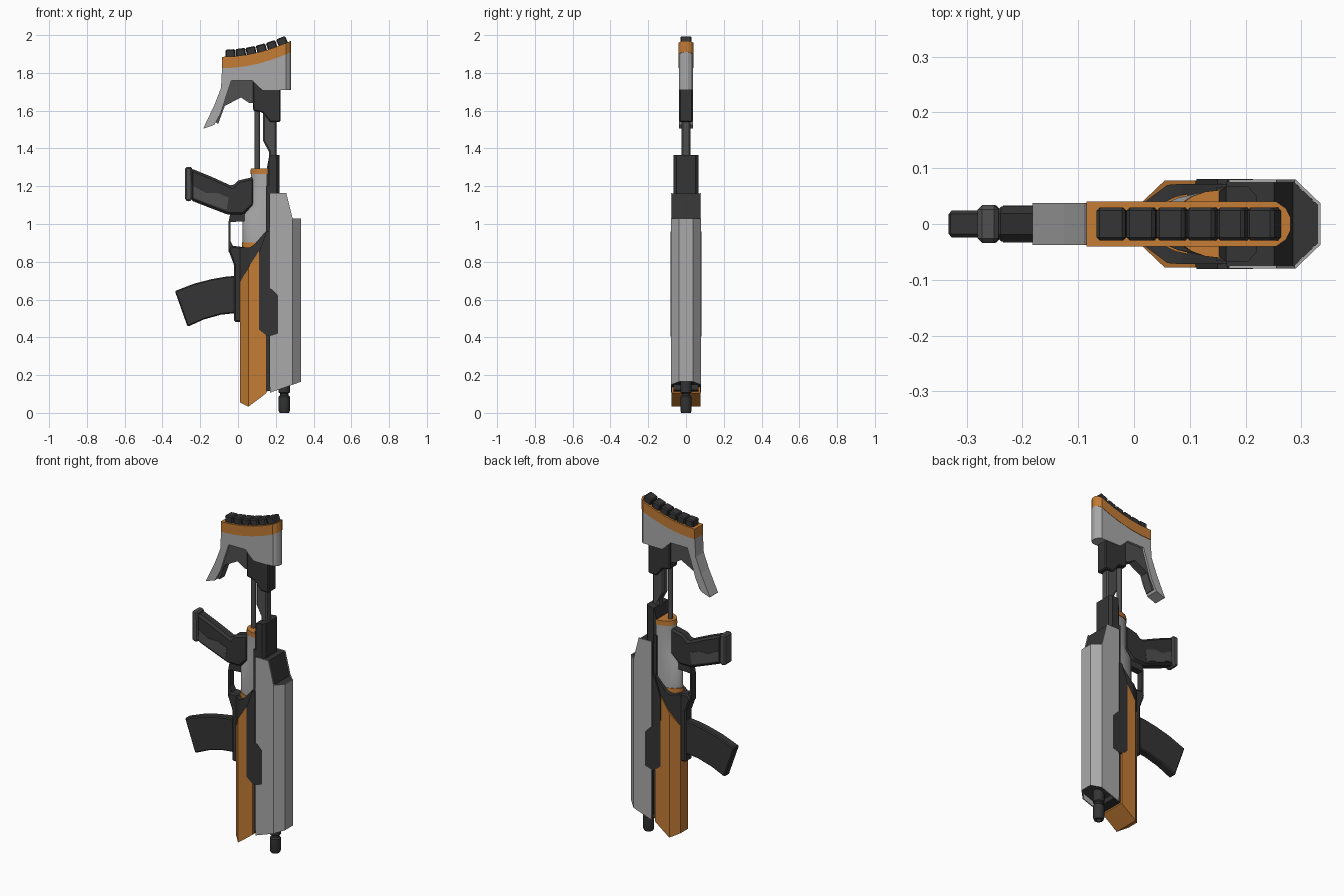
import bpy, bmesh, math
from mathutils import Matrix

cube = bpy.data.objects.get("Cube")
if cube:
    bpy.data.objects.remove(cube, do_unlink=True)


def material(name, r, g, b):
    m = bpy.data.materials.new(name)
    m.use_nodes = True
    m.diffuse_color = (r, g, b, 1)
    bsdf = m.node_tree.nodes["Principled BSDF"]
    bsdf.inputs["Base Color"].default_value = (r, g, b, 1)
    bsdf.inputs["Roughness"].default_value = 0.6
    return m


ORANGE = material("orange", 0.55, 0.2, 0.035)
GREY = material("grey", 0.4, 0.4, 0.4)
DARK = material("dark", 0.035, 0.035, 0.035)
SLATE = material("slate", 0.08, 0.08, 0.08)


def finish(name, bm, mat, bevel=0, smooth=False):
    bmesh.ops.remove_doubles(bm, verts=bm.verts, dist=1e-5)
    bmesh.ops.recalc_face_normals(bm, faces=bm.faces)
    me = bpy.data.meshes.new(name)
    bm.to_mesh(me)
    bm.free()
    me.materials.append(mat)
    ob = bpy.data.objects.new(name, me)
    bpy.context.collection.objects.link(ob)
    if bevel:
        mod = ob.modifiers.new("Bevel", "BEVEL")
        mod.width = bevel
        mod.segments = 1
        mod.angle_limit = math.radians(40)
    if smooth:
        bpy.ops.object.select_all(action="DESELECT")
        ob.select_set(True)
        bpy.context.view_layer.objects.active = ob
        bpy.ops.object.shade_smooth_by_angle(angle=math.radians(40))
    return ob


def prism(name, outline, half, mat, bevel=0):
    """Side outline (x, z) extruded evenly across the width."""
    bm = bmesh.new()
    face = bm.faces.new([bm.verts.new((x, -half, z)) for x, z in outline])
    ext = bmesh.ops.extrude_face_region(bm, geom=[face])["geom"]
    moved = [g for g in ext if isinstance(g, bmesh.types.BMVert)]
    bmesh.ops.translate(bm, verts=moved, vec=(0, 2 * half, 0))
    return finish(name, bm, mat, bevel)


def column(name, stations, mat, caps=True):
    """Mirrored body from stations (x, half width, bottom z, top z)."""
    bm = bmesh.new()
    rings = [[bm.verts.new(p) for p in ((x, -w, lo), (x, w, lo), (x, w, hi), (x, -w, hi))]
             for x, w, lo, hi in stations]
    for a, b in zip(rings, rings[1:]):
        for i in range(4) if caps else (1, 3):
            j = (i + 1) % 4
            bm.faces.new((a[i], a[j], b[j], b[i]))
    bm.faces.new(rings[-1])
    if caps:
        bm.faces.new(rings[0])
    return finish(name, bm, mat)


def half_round(name, levels, half, mat, back=0.155, steps=10):
    """Half-round body lofted through levels (z, leftmost x)."""
    bm = bmesh.new()
    rings = []
    for z, left in levels:
        arc = [math.pi * i / steps for i in range(steps + 1)]
        rings.append([bm.verts.new((back - (back - left) * math.sin(a), half * math.cos(a), z))
                      for a in arc])
    for a, b in zip(rings, rings[1:]):
        for i in range(steps + 1):
            j = (i + 1) % (steps + 1)
            bm.faces.new((a[i], a[j], b[j], b[i]))
    bm.faces.new(rings[0])
    bm.faces.new(rings[-1])
    return finish(name, bm, mat, smooth=True)


def lathe(name, x, profile, mat, sides=16):
    """Round part from (radius, z) pairs about a vertical axis."""
    bm = bmesh.new()
    verts = [bm.verts.new((x + r, 0, z)) for r, z in profile]
    edges = [bm.edges.new(p) for p in zip(verts, verts[1:])]
    bmesh.ops.spin(bm, geom=verts + edges, cent=(x, 0, 0), axis=(0, 0, 1),
                   angle=2 * math.pi, steps=sides)
    return finish(name, bm, mat, smooth=True)


# Shoulder pad: a curved orange plate with ribs across it
def pad_z(x):
    return 1.885 + 0.085 * ((x + 0.085) / 0.365) ** 2


pad_xs = [(-0.085, 0.04), (-0.02, 0.04), (0.05, 0.04), (0.12, 0.04), (0.19, 0.04),
          (0.255, 0.04), (0.272, 0.028), (0.28, 0.012)]
column("shoulder_pad", [(x, w, pad_z(x) - 0.06, pad_z(x)) for x, w in pad_xs], ORANGE)
for i in range(6):
    x = -0.04 + 0.055 * i
    slope = math.atan(2 * 0.085 * (x + 0.085) / 0.365 ** 2)
    bm = bmesh.new()
    bmesh.ops.create_cube(bm, size=1, matrix=Matrix.Translation((x, 0, pad_z(x) + 0.012))
                          @ Matrix.Rotation(-slope, 4, "Y")
                          @ Matrix.Diagonal((0.052, 0.06, 0.052, 1)))
    finish(f"pad_rib_{i + 1}", bm, DARK, bevel=0.006)

# Stock with its hooked toe
column("stock_body", [
    (-0.182, 0.038, 1.505, 1.51), (-0.125, 0.038, 1.525, 1.63), (-0.09, 0.038, 1.59, 1.72),
    (-0.084, 0.038, 1.61, 1.83), (-0.035, 0.038, 1.76, 1.83), (0.075, 0.038, 1.76, 1.845),
    (0.13, 0.038, 1.71, 1.86), (0.255, 0.038, 1.71, 1.9), (0.272, 0.026, 1.71, 1.91),
    (0.28, 0.011, 1.71, 1.915)], GREY)
prism("stock_web", [(-0.12, 1.54), (-0.105, 1.53), (-0.07, 1.625), (0.015, 1.67), (0.06, 1.64),
                    (0.1, 1.64), (0.1, 1.78), (-0.03, 1.78)], 0.025, SLATE)
prism("stock_hub", [(0.08, 1.77), (0.08, 1.6), (0.13, 1.59), (0.17, 1.54), (0.225, 1.54),
                    (0.225, 1.72), (0.13, 1.72), (0.09, 1.76)], 0.035, DARK, 0.01)
lathe("stock_rod", 0.102, [(0, 1.25), (0.014, 1.25), (0.014, 1.63), (0, 1.63)], SLATE)
prism("stock_strut", [(0.133, 1.6), (0.133, 1.44), (0.165, 1.38), (0.165, 1.3), (0.205, 1.3),
                      (0.205, 1.6)], 0.023, SLATE, 0.008)

# Rear receiver: rounded grey shell with orange bands
half_round("receiver_shell", [(0.9, 0.025), (1.05, 0.025), (1.1, 0.068), (1.27, 0.068)], 0.058, GREY)
half_round("rear_band", [(1.265, 0.065), (1.293, 0.068)], 0.061, ORANGE)
half_round("front_band", [(0.87, 0.02), (0.903, 0.02)], 0.061, ORANGE)

# Dark frame tying the body together
column("receiver_front", [(0.0, 0.025, 0.6, 0.875), (0.06, 0.07, 0.6, 0.875),
                          (0.085, 0.072, 0.6, 0.89), (0.15, 0.072, 0.6, 0.965),
                          (0.18, 0.072, 0.6, 0.99)], DARK)
prism("frame_spine", [(0.12, 0.11), (0.2, 0.12), (0.2, 1.2), (0.148, 1.2), (0.148, 0.7),
                      (0.12, 0.65)], 0.066, DARK)
column("rear_block", [(0.148, 0.055, 1.15, 1.27), (0.165, 0.067, 1.15, 1.36),
                      (0.205, 0.067, 1.15, 1.365), (0.22, 0.05, 1.15, 1.365)], DARK)
prism("side_plate", [(0.112, 0.44), (0.112, 0.85), (0.15, 0.96), (0.168, 0.96), (0.168, 0.66),
                     (0.18, 0.655), (0.213, 0.62), (0.213, 0.42), (0.165, 0.405),
                     (0.15, 0.41)], 0.081, DARK)

# Orange forend
column("forend", [(0.01, 0.035, 0.055, 0.69), (0.055, 0.078, 0.033, 0.77),
                  (0.11, 0.078, 0.074, 0.855), (0.113, 0.078, 0.076, 0.45),
                  (0.15, 0.078, 0.105, 0.43)], ORANGE)

# Grey barrel shroud around a dark core
shroud = [(0.17, 0.08, 0.107, 1.165), (0.255, 0.08, 0.137, 1.165),
          (0.289, 0.08, 0.149, 1.03), (0.334, 0.037, 0.165, 1.03)]
shell = column("barrel_shroud", shroud, GREY, caps=False)
thick = shell.modifiers.new("Solidify", "SOLIDIFY")
thick.thickness = 0.006
thick.offset = -1
column("shroud_core", [(x - 0.004, w - 0.004, lo + 0.03, hi - 0.004)
                       for x, w, lo, hi in shroud], DARK)

# Muzzle with collar and open bore
lathe("muzzle", 0.245, [(0, 0.04), (0.014, 0.04), (0.014, 0), (0.025, 0), (0.03, 0.012),
                        (0.03, 0.085), (0.022, 0.093), (0.022, 0.103), (0.03, 0.108),
                        (0.03, 0.2)], DARK)

# Magazine, its well and the trigger guard
prism("magazine", [(0.02, 0.727), (-0.06, 0.722), (-0.14, 0.708), (-0.23, 0.685), (-0.334, 0.645),
                   (-0.267, 0.456), (-0.18, 0.495), (-0.09, 0.52), (0.02, 0.532)],
      0.024, DARK, 0.006)
prism("magazine_well", [(-0.02, 0.48), (0.02, 0.48), (0.05, 0.7), (0.05, 0.875), (-0.03, 0.885),
                        (-0.05, 0.86), (-0.02, 0.78)], 0.032, DARK, 0.008)
prism("trigger_guard", [(-0.05, 0.85), (-0.02, 0.87), (-0.04, 0.91), (-0.04, 1.01),
                        (0.04, 1.015), (0.04, 1.06), (-0.04, 1.06), (-0.05, 1.01)], 0.02, DARK)

# Pistol grip with butt cap and side panels
prism("grip", [(-0.25, 1.295), (-0.25, 1.125), (-0.16, 1.09), (-0.055, 1.05), (0.03, 1.05),
               (0.085, 1.1), (0.085, 1.25), (0.0, 1.23), (-0.03, 1.2), (-0.14, 1.25)],
      0.031, DARK, 0.012)
prism("grip_cap", [(-0.28, 1.302), (-0.28, 1.125), (-0.252, 1.118), (-0.24, 1.14),
                   (-0.243, 1.302)], 0.034, SLATE, 0.008)
prism("grip_panel", [(-0.235, 1.14), (-0.235, 1.2), (-0.17, 1.165), (-0.11, 1.165), (-0.05, 1.14),
                     (-0.06, 1.075), (-0.16, 1.11)], 0.033, SLATE)
